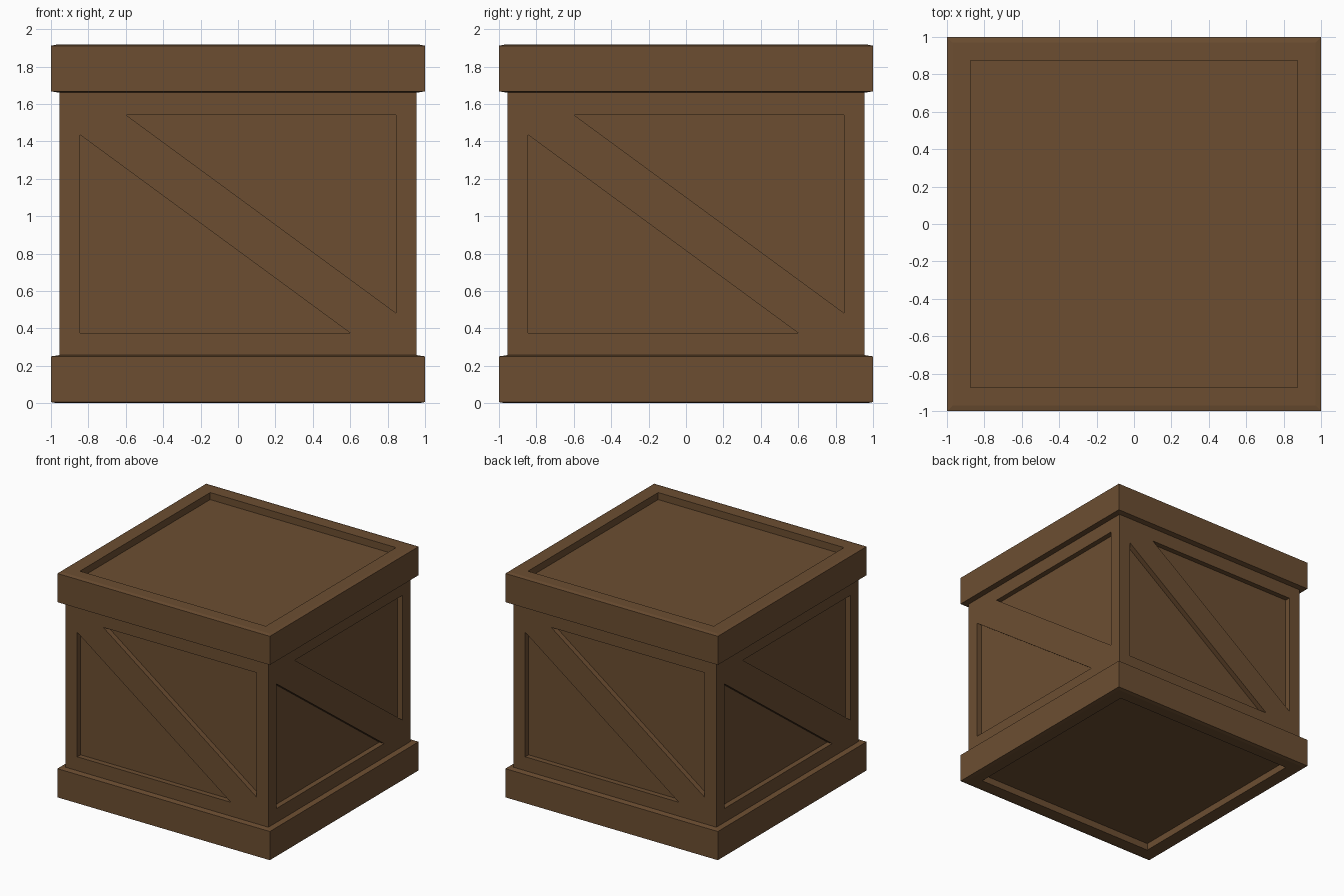
import bpy
from math import pi
from mathutils import Matrix, Vector

if "Cube" in bpy.data.objects:
    bpy.data.objects.remove(bpy.data.objects["Cube"])

wood = bpy.data.materials.new("wood")
wood.diffuse_color = (0.15, 0.076, 0.031, 1)
wood.use_nodes = True
wood.node_tree.nodes["Principled BSDF"].inputs["Base Color"].default_value = wood.diffuse_color

HEIGHT = 1.917
BODY = 0.955      # half width of the body
LEDGE = 0.257     # height where base band meets the body


def make(name, verts, faces):
    mesh = bpy.data.meshes.new(name)
    mesh.from_pydata(verts, [], faces)
    mesh.materials.append(wood)
    obj = bpy.data.objects.new(name, mesh)
    bpy.context.collection.objects.link(obj)
    return obj


# Base and lid: square rings lofted from the recessed panel out to the ledge
PROFILE = [(0.875, 0.06), (0.875, 0), (0.97, 0), (1, 0.006),
           (1, 0.25), (BODY, LEDGE)]


def band(name, flip):
    verts = []
    for h, z in PROFILE:
        z = HEIGHT - z if flip else z
        verts += [(-h, -h, z), (h, -h, z), (h, h, z), (-h, h, z)]
    faces = [(3, 2, 1, 0)]
    for r in range(0, 4 * len(PROFILE) - 4, 4):
        for i in range(4):
            j = (i + 1) % 4
            faces.append((r + i, r + j, r + 4 + j, r + 4 + i))
    if flip:
        faces = [f[::-1] for f in faces]
    make(name, verts, faces)


band("base", False)
band("lid", True)

# Side: frame with diagonal brace around two sunken triangles
OUTER = [(-BODY, HEIGHT - LEDGE), (-BODY, LEDGE),
         (BODY, LEDGE), (BODY, HEIGHT - LEDGE)]
LOWER = [(-0.845, 1.435), (-0.845, 0.375), (0.6, 0.375)]
UPPER = [(-x, HEIGHT - z) for x, z in LOWER]
SUNK = 0.045


def side(name, angle):
    front = [Vector((x, -BODY, z)) for x, z in OUTER + LOWER + UPPER]
    back = [v + Vector((0, SUNK, 0)) for v in front[4:]]
    rot = Matrix.Rotation(angle, 3, 'Z')
    # stiles, rails and brace
    faces = [(0, 1, 5, 4), (1, 2, 6, 5), (2, 3, 8, 7), (3, 0, 9, 8),
             (0, 4, 6, 2, 7, 9)]
    # sunken triangles and their walls
    for tri in ((4, 5, 6), (7, 8, 9)):
        faces.append(tuple(i + 6 for i in tri))
        for a, b in zip(tri, tri[1:] + tri[:1]):
            faces.append((a, b, b + 6, a + 6))
    make(name, [rot @ v for v in front + back], faces)


for k, where in enumerate(("front", "right", "back", "left")):
    side(where + "_side", k * pi / 2)
